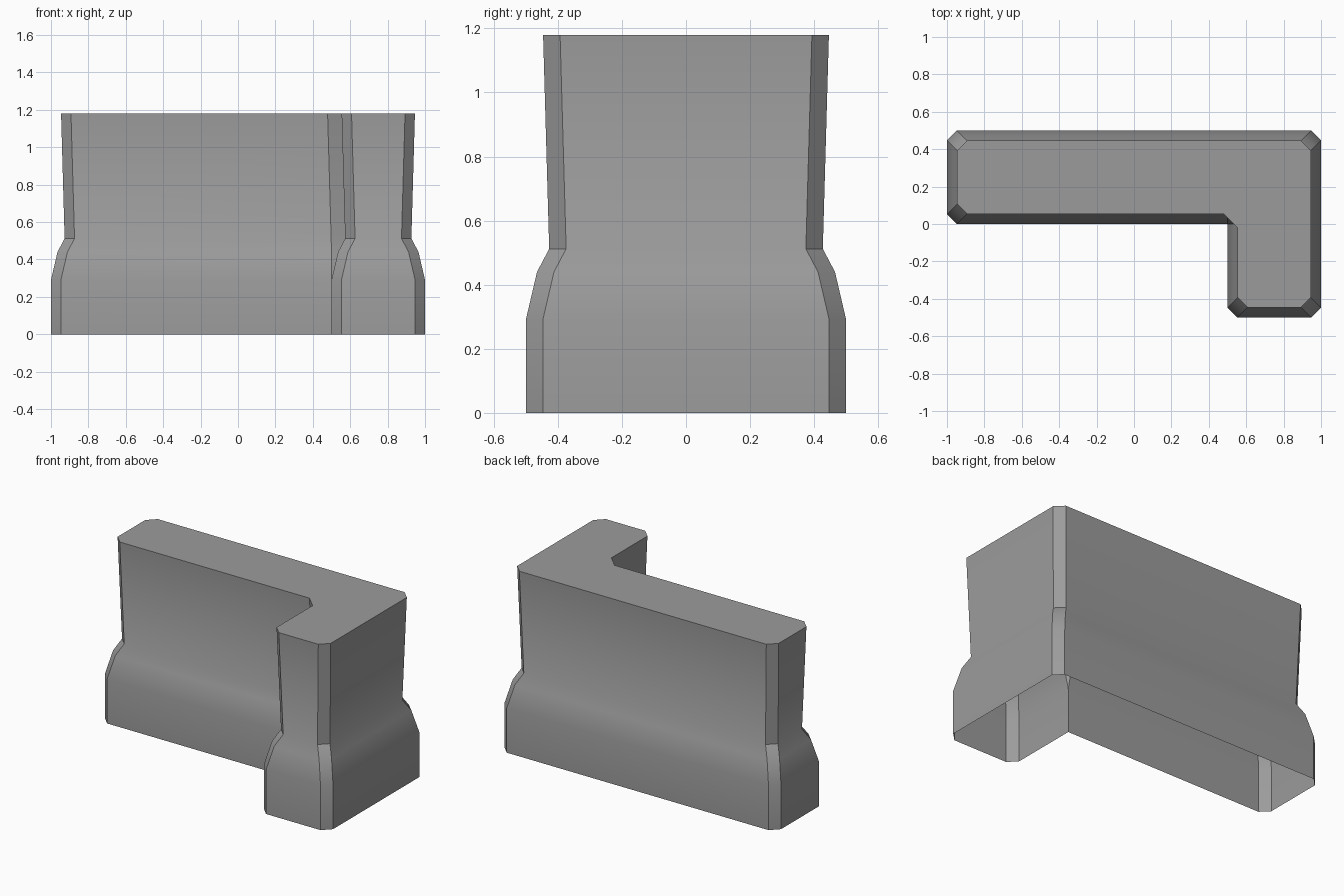
import bpy, bmesh, math

cube = bpy.data.objects.get("Cube")
if cube:
    bpy.data.objects.remove(cube, do_unlink=True)

# Grey concrete
concrete = bpy.data.materials.new("concrete_grey")
concrete.use_nodes = True
colour = (0.33, 0.33, 0.33, 1)
concrete.diffuse_color = colour
concrete.node_tree.nodes["Principled BSDF"].inputs["Base Color"].default_value = colour

# Plan corners, counter-clockwise: x, y and the inward direction on each axis
CORNERS = [(0.5, -0.5, 1, 1), (1, -0.5, -1, 1), (1, 0.5, -1, -1),
           (-1, 0.5, 1, -1), (-1, 0, 1, 1)]
CHAMFER = 0.053
# Wall profile: height, inset, width of the inner corner chamfer
PROFILE = [(0, 0, 0), (0.29, 0, 0), (0.44, 0.035, 0.035),
           (0.512, 0.073, 0.075), (1.18, 0.054, 0.075)]


def outline(z, inset, inner):
    """L-shaped ring with cut corners at one height."""
    points = []
    for x, y, ix, iy in CORNERS:
        px, py = x + ix * inset, y + iy * inset
        pair = [(px, py + iy * CHAMFER, z), (px + ix * CHAMFER, py, z)]
        points += pair if ix * iy > 0 else pair[::-1]
    # Inner corner of the L
    px, py = 0.5 + inset, inset
    return points + [(px - inner, py, z), (px, py - inner, z)]


# Barrier shell: stacked rings, closed top, open underside
bm = bmesh.new()
rings = [[bm.verts.new(p) for p in outline(*level)] for level in PROFILE]
for low, high in zip(rings, rings[1:]):
    for i in range(len(low)):
        j = (i + 1) % len(low)
        bm.faces.new((low[i], low[j], high[j], high[i]))
bm.faces.new(rings[-1])
bmesh.ops.remove_doubles(bm, verts=bm.verts[:], dist=0.0005)

mesh = bpy.data.meshes.new("corner_barrier")
bm.to_mesh(mesh)
bm.free()
mesh.materials.append(concrete)
barrier = bpy.data.objects.new("corner_barrier", mesh)
bpy.context.collection.objects.link(barrier)

# Smooth the wall curve, keep the corners sharp
bpy.ops.object.select_all(action='DESELECT')
barrier.select_set(True)
bpy.context.view_layer.objects.active = barrier
bpy.ops.object.shade_smooth_by_angle(angle=math.radians(35))
